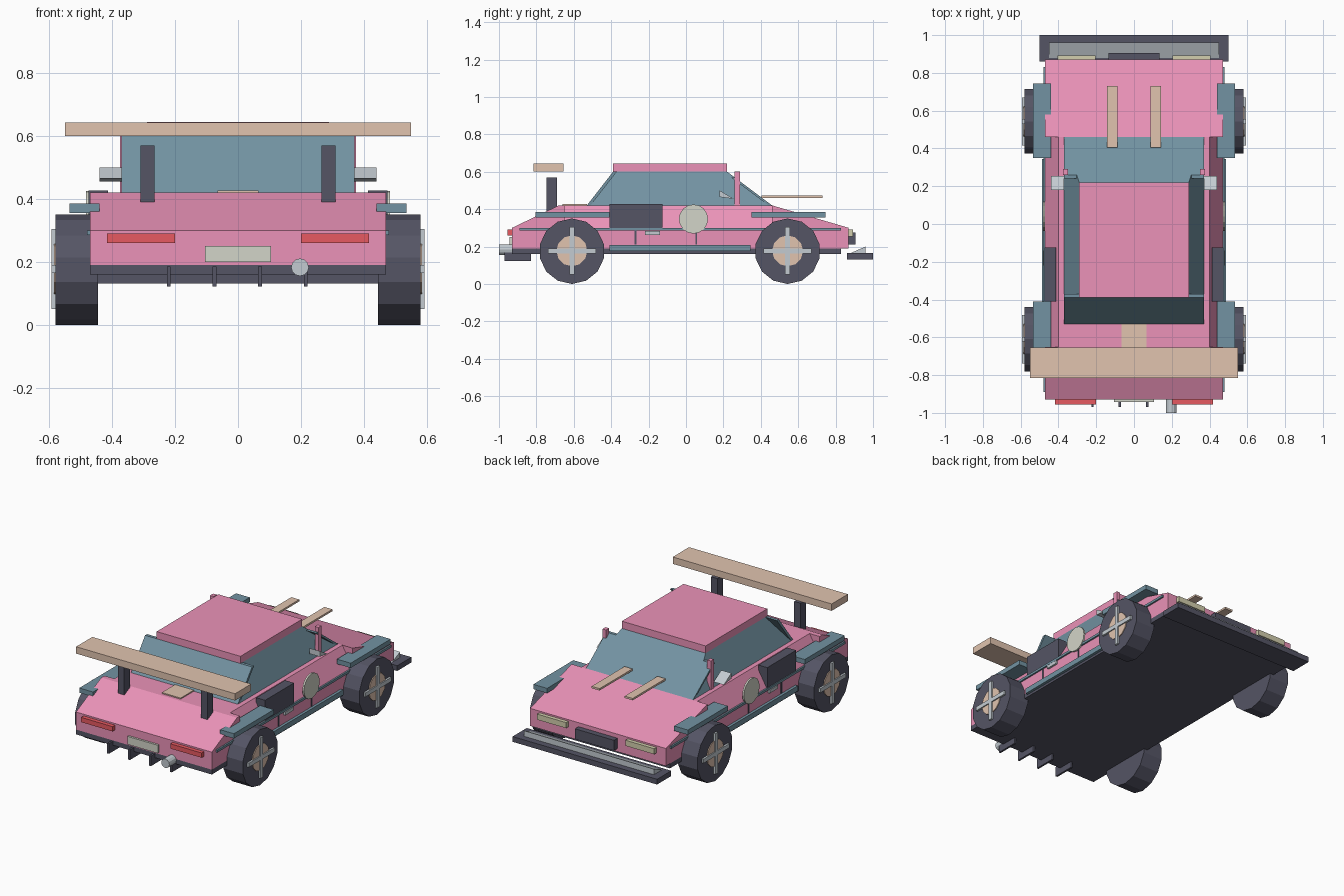
import bpy, math
from mathutils import Matrix

if "Cube" in bpy.data.objects:
    bpy.data.objects.remove(bpy.data.objects["Cube"])


def mat(name, c):
    m = bpy.data.materials.new(name)
    m.diffuse_color = (*c, 1)
    m.use_nodes = True
    m.node_tree.nodes["Principled BSDF"].inputs["Base Color"].default_value = m.diffuse_color
    return m


PINK = mat("pink_paint", (0.83, 0.29, 0.48))
BLUE = mat("blue_glass", (0.17, 0.29, 0.36))
DARK = mat("dark_rubber", (0.09, 0.09, 0.13))
BEIGE = mat("beige", (0.75, 0.55, 0.43))
GREY = mat("light_metal", (0.55, 0.6, 0.64))
RED = mat("red_lamp", (0.8, 0.1, 0.12))
CREAM = mat("cream", (0.65, 0.66, 0.58))
LAMP = mat("headlamp", (0.65, 0.62, 0.42))


def obj(name, verts, faces, m):
    me = bpy.data.meshes.new(name)
    me.from_pydata(verts, [], faces)
    me.materials.append(m)
    o = bpy.data.objects.new(name, me)
    bpy.context.collection.objects.link(o)
    return o


def loft(name, a, b, m):
    """Closed solid between two matching loops."""
    n = len(a)
    faces = [[i, (i + 1) % n, n + (i + 1) % n, n + i] for i in range(n)]
    faces += [list(range(n))[::-1], list(range(n, 2 * n))]
    o = obj(name, list(a) + list(b), faces, m)
    import bmesh
    bm = bmesh.new()
    bm.from_mesh(o.data)
    bmesh.ops.recalc_face_normals(bm, faces=bm.faces)
    bm.to_mesh(o.data)
    bm.free()
    return o


def prism(name, x0, x1, prof, m):
    """Side (y, z) profile extruded along x."""
    return loft(name, [(x0, y, z) for y, z in prof], [(x1, y, z) for y, z in prof], m)


def box(name, x0, x1, y0, y1, z0, z1, m):
    return prism(name, x0, x1, [(y0, z0), (y1, z0), (y1, z1), (y0, z1)], m)


def frustum(name, base, top, m):
    """base / top: half width, y0, y1, z."""
    loops = [[(-w, a, z), (w, a, z), (w, b, z), (-w, b, z)] for w, a, b, z in (base, top)]
    return loft(name, *loops, m)


def disc(name, x0, x1, y, z, r, n, m):
    prof = [(y + r * math.sin(2 * math.pi * i / n), z + r * math.cos(2 * math.pi * i / n)) for i in range(n)]
    return prism(name, x0, x1, prof, m)


def both(fn, name, x0, x1, *args):
    """Build a part on the right and its mirror on the left."""
    fn("right_" + name, x0, x1, *args)
    fn("left_" + name, -x1, -x0, *args)


# body shell
box("floor_pan", -.47, .47, -.93, .83, .16, .19, DARK)
box("lower_body", -.47, .47, -.93, .87, .19, .30, PINK)
prism("hood", -.47, .47, [(.87, .30), (.46, .42), (.46, .30)], PINK)
prism("rear_deck", -.47, .47, [(-.93, .30), (-.68, .42), (-.65, .42), (-.65, .30)], PINK)
frustum("mid_body", (.47, -.65, .46, .30), (.40, -.65, .46, .42), PINK)

# cabin
frustum("cabin_glass", (.37, -.53, .46, .42), (.29, -.39, .22, .60), BLUE)
prism("windshield", -.37, .37, [(.46, .42), (.26, .57), (.24, .57), (.44, .42)], BLUE)
prism("rear_window", -.37, .37, [(-.53, .42), (-.39, .60), (-.37, .60), (-.51, .42)], BLUE)
box("roof", -.29, .29, -.39, .22, .60, .645, PINK)
both(box, "front_pillar", .35, .375, .26, .29, .42, .60, PINK)
both(prism, "mirror", .37, .44, [(.18, .50), (.18, .465), (.255, .455)], GREY)

# rear wing and deck strips
box("rear_wing", -.55, .55, -.815, -.655, .60, .643, BEIGE)
both(box, "wing_post", .266, .31, -.745, -.69, .39, .57, DARK)
box("deck_patch", -.065, .065, -.66, -.53, .415, .427, BEIGE)
both(box, "hood_strip", .087, .142, .405, .73, .46, .472, BEIGE)

# side parts
both(box, "side_trim", .465, .48, -.89, .83, .285, .30, BLUE)
both(box, "side_skirt", .46, .487, -.41, .345, .175, .208, BLUE)
both(box, "side_vent", .413, .475, -.41, -.125, .30, .427, DARK)
both(box, "door_handle", .465, .482, -.22, -.14, .262, .282, GREY)
both(disc, "door_roundel", .472, .483, .04, .347, .078, 16, CREAM)
for y in (-.27, .055):
    both(box, "door_seam", .465, .474, y - .005, y + .005, .21, .285, DARK)

# wheels and fenders
for end, y, f0, f1 in (("rear", -.61, -.805, -.41), ("front", .543, .35, .745)):
    both(disc, end + "_tyre", .445, .58, y, .175, .175, 14, DARK)
    both(disc, end + "_hub", .56, .585, y, .177, .083, 12, BEIGE)
    both(box, end + "_spoke_v", .575, .592, y - .013, y + .013, .05, .305, GREY)
    both(box, end + "_spoke_h", .575, .592, y - .128, y + .128, .164, .19, GREY)
    both(box, end + "_fender", .44, .535, f0, f1, .355, .385, BLUE)

# tail end
both(box, "tail_lamp", .20, .417, -.955, -.92, .26, .29, RED)
box("rear_plate", -.105, .105, -.943, -.92, .20, .25, CREAM)
for i in range(4):
    x = -.22 + i * .145
    box("diffuser_fin", x - .006, x + .006, -.97, -.83, .122, .185, DARK)
pipe = [(.197 + .028 * math.cos(i * math.pi / 6), .183 + .028 * math.sin(i * math.pi / 6)) for i in range(12)]
loft("exhaust", [(x, -1, z) for x, z in pipe], [(x, -.90, z) for x, z in pipe], GREY)

# nose
box("splitter", -.50, .50, .86, 1, .132, .165, DARK)
prism("splitter_lip", -.45, .45, [(.88, .165), (.96, .165), (.96, .20)], GREY)
box("grille", -.135, .135, .86, .905, .21, .275, DARK)
both(box, "headlamp", .205, .405, .86, .893, .255, .29, LAMP)
